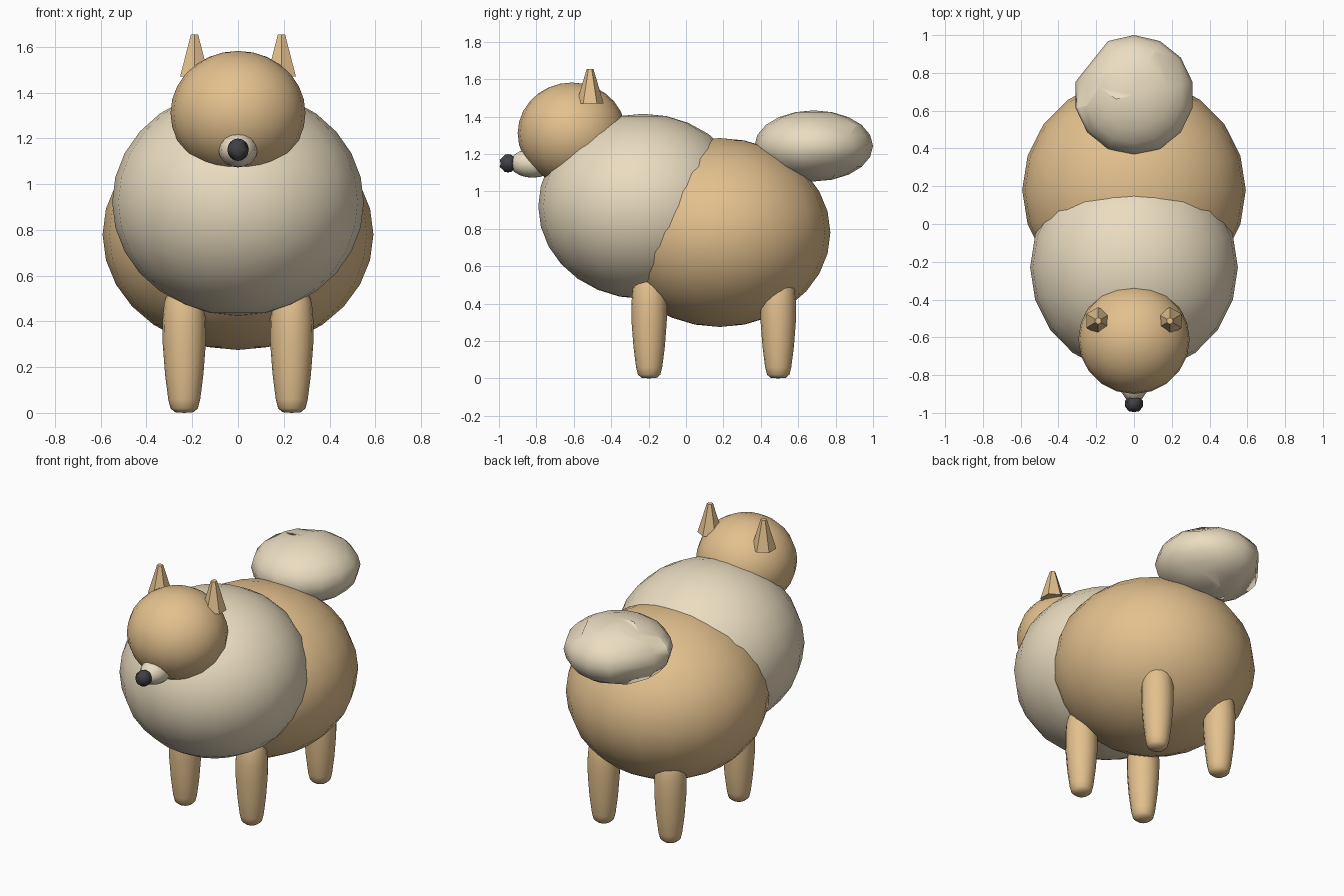
import bpy, bmesh, math
from mathutils import Matrix, Vector

if "Cube" in bpy.data.objects:
    bpy.data.objects.remove(bpy.data.objects["Cube"])


def material(name, rgb):
    m = bpy.data.materials.new(name)
    m.diffuse_color = (*rgb, 1)
    m.use_nodes = True
    m.node_tree.nodes["Principled BSDF"].inputs["Base Color"].default_value = m.diffuse_color
    return m


TAN = material("tan_fur", (0.77, 0.53, 0.27))
CREAM = material("cream_fur", (0.83, 0.72, 0.53))
DARK = material("dark_nose", (0.05, 0.05, 0.06))


def finish(name, bm, mat, smooth=True):
    bmesh.ops.recalc_face_normals(bm, faces=bm.faces)
    for f in bm.faces:
        f.smooth = smooth
    me = bpy.data.meshes.new(name)
    bm.to_mesh(me)
    bm.free()
    me.materials.append(mat)
    ob = bpy.data.objects.new(name, me)
    bpy.context.collection.objects.link(ob)
    return ob


def ellipsoid(name, centre, radii, mat, segs, rings):
    bm = bmesh.new()
    bmesh.ops.create_uvsphere(
        bm, u_segments=segs, v_segments=rings, radius=1,
        matrix=Matrix.Translation(centre) @ Matrix.Diagonal((*radii, 1)))
    # keep a vertex on the front and back of the outline
    if segs % 4:
        spin = Matrix.Rotation(math.pi / 2, 4, 'Z')
        c = Vector(centre)
        for v in bm.verts:
            n = Vector([(v.co - c)[i] / radii[i] for i in range(3)])
            lon = math.atan2(n.y, n.x)
            k = round(lon * segs / (2 * math.pi)) if n.xy.length > 1e-4 else 0
            a = math.pi / 2 + 2 * math.pi * k / segs
            r = n.xy.length
            v.co = c + Vector((r * math.cos(a) * radii[0],
                               r * math.sin(a) * radii[1], n.z * radii[2]))
    return finish(name, bm, mat)


def lathe(name, centre, profile, mat, segs=16):
    bm = bmesh.new()
    vs = [bm.verts.new((r, 0, z)) for r, z in profile]
    es = [bm.edges.new(p) for p in zip(vs, vs[1:])]
    bmesh.ops.spin(bm, geom=vs + es, cent=(0, 0, 0), axis=(0, 0, 1),
                   angle=2 * math.pi, steps=segs)
    bmesh.ops.remove_doubles(bm, verts=bm.verts, dist=1e-4)
    bmesh.ops.translate(bm, verts=bm.verts, vec=centre)
    return finish(name, bm, mat)


# Round body, ruff, head, tail, muzzle and nose
ellipsoid("body", (0, 0.18, 0.78), (0.592, 0.592, 0.505), TAN, 20, 14)
ellipsoid("chest_ruff", (0, -0.23, 0.92), (0.55, 0.56, 0.495), CREAM, 20, 14)
ellipsoid("head", (0, -0.61, 1.31), (0.295, 0.29, 0.272), TAN, 20, 14)
ellipsoid("tail", (0, 0.683, 1.243), (0.317, 0.317, 0.19), CREAM, 14, 10)
ellipsoid("muzzle", (0, -0.82, 1.15), (0.085, 0.122, 0.077), CREAM, 12, 10)
ellipsoid("nose", (0, -0.951, 1.15), (0.049, 0.049, 0.049), DARK, 10, 8)

LEG = [(0, 0), (0.04, 0.003), (0.06, 0.02), (0.07, 0.06), (0.084, 0.17),
       (0.094, 0.30), (0.095, 0.40), (0.088, 0.48), (0.065, 0.55),
       (0.03, 0.585), (0, 0.59)]

for side, s in (("left", -1), ("right", 1)):
    # Tapered rounded legs
    for end, y in (("front", -0.197), ("rear", 0.493)):
        lathe(f"{end}_{side}_leg", (s * 0.235, y, 0), LEG, TAN)
    # Six-sided blunt ears, faceted
    bm = bmesh.new()
    bmesh.ops.create_cone(
        bm, cap_ends=True, segments=6, radius1=0.0725, radius2=0.018, depth=0.183,
        matrix=Matrix.Translation((s * 0.19, -0.513, 1.5625)))
    finish(f"{side}_ear", bm, TAN, smooth=False)
